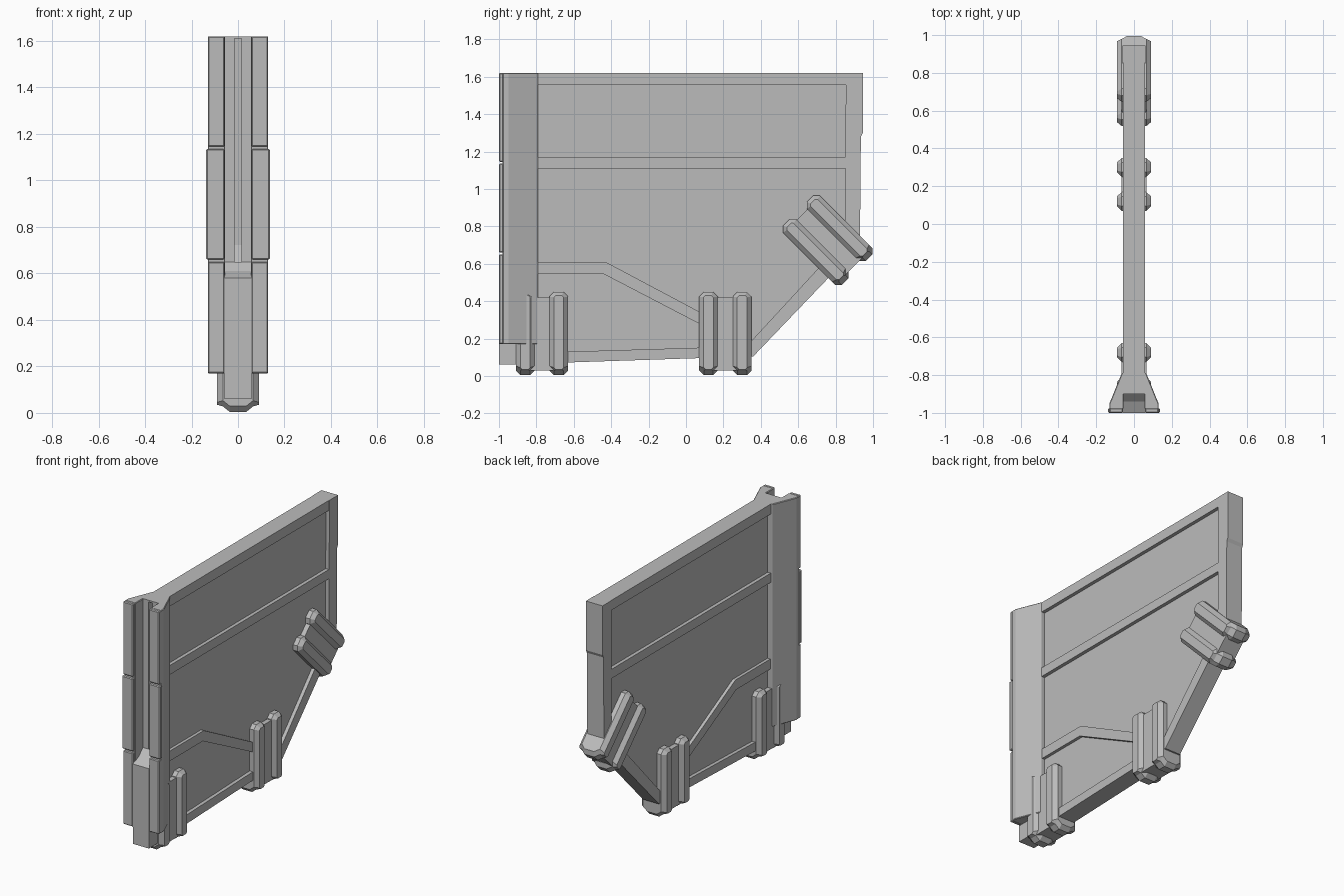
import bpy, bmesh, math
from mathutils import Matrix

cube = bpy.data.objects.get("Cube")
if cube:
    bpy.data.objects.remove(cube, do_unlink=True)

GREY = (0.5, 0.5, 0.5, 1)
mat = bpy.data.materials.new("plain grey")
mat.use_nodes = True
mat.diffuse_color = GREY
mat.node_tree.nodes["Principled BSDF"].inputs["Base Color"].default_value = GREY


def loft(name, rings, matrix=None, bevel=0):
    """Closed solid through a list of rings with equal point counts."""
    bm = bmesh.new()
    loops = [[bm.verts.new(p) for p in ring] for ring in rings]
    for a, b in zip(loops, loops[1:]):
        for i in range(len(a)):
            j = (i + 1) % len(a)
            bm.faces.new((a[i], a[j], b[j], b[i]))
    bm.faces.new(loops[0])
    bm.faces.new(loops[-1])
    bmesh.ops.recalc_face_normals(bm, faces=bm.faces)
    mesh = bpy.data.meshes.new(name)
    bm.to_mesh(mesh)
    bm.free()
    mesh.materials.append(mat)
    ob = bpy.data.objects.new(name, mesh)
    bpy.context.collection.objects.link(ob)
    if matrix:
        ob.matrix_world = matrix
    if bevel:
        mod = ob.modifiers.new("edge", "BEVEL")
        mod.width = bevel
        mod.segments = 1
    return ob


def side_prism(name, pts, x0, x1, matrix=None, bevel=0):
    """Side outline in (y, z), extruded across x."""
    return loft(name, [[(x, y, z) for y, z in pts] for x in (x0, x1)], matrix, bevel)


def plan_prism(name, pts, z0, z1, bevel=0):
    """Plan outline in (x, y), extruded up z."""
    return loft(name, [[(x, y, z) for x, y in pts] for z in (z0, z1)], None, bevel)


def box(name, x, y, z, matrix=None, bevel=0):
    pts = [(y[0], z[0]), (y[1], z[0]), (y[1], z[1]), (y[0], z[1])]
    return side_prism(name, pts, x[0], x[1], matrix, bevel)


W = 0.058  # half width of the frame

# Thin panel
side_prism("panel", [(-0.82, 0.1), (0.35, 0.13), (0.9, 0.72), (0.9, 1.6), (-0.82, 1.6)],
           -0.035, 0.035)

# Frame and rails
box("top_beam", (-W, W), (-0.85, 0.86), (1.555, 1.62))
box("middle_rail", (-W, W), (-0.82, 0.86), (1.11, 1.17))
side_prism("back_post", [(0.85, 0.68), (0.93, 0.7), (0.935, 1.28), (0.945, 1.3),
                         (0.945, 1.62), (0.855, 1.62)], -0.06, 0.06)
side_prism("bottom_beam", [(-1, 0.06), (0.36, 0.105), (0.36, 0.16), (-0.79, 0.125),
                           (-1, 0.125)], -W, W)
side_prism("diagonal_beam", [(0.36, 0.105), (0.93, 0.7), (0.85, 0.73), (0.32, 0.155)],
           -W, W)
side_prism("lower_brace", [(-0.82, 0.545), (-0.44, 0.545), (0.3, 0.16), (0.36, 0.19),
                           (-0.43, 0.61), (-0.82, 0.61)], -0.055, 0.055)

# Front post: solid lower core, slotted spine and foot
side_prism("post_core", [(-1, 0.17), (-0.79, 0.17), (-0.79, 0.65), (-0.9, 0.65),
                         (-0.94, 0.61), (-1, 0.58)], -0.06, 0.06)
box("post_foot", (-W, W), (-1, -0.79), (0.06, 0.18))
box("spine_back", (-0.06, 0.06), (-0.86, -0.79), (0.6, 1.62))
box("spine_cap", (-0.06, 0.06), (-0.9, -0.85), (1.61, 1.62))
side_prism("slot_ramp", [(-0.9, 0.61), (-0.85, 0.61), (-0.85, 0.75)], -0.015, 0.015)

for side, s in (("left", 1), ("right", -1)):
    spine = sorted((s * 0.015, s * 0.06))
    box("spine_" + side, spine, (-0.9, -0.85), (0.6, 1.615))
    # Flaring flange with three front pads
    flange = [(0.055, -0.79), (0.065, -0.79), (0.13, -0.95), (0.13, -0.98), (0.055, -0.98)]
    plan_prism("flange_" + side, [(s * x, y) for x, y in flange], 0.17, 1.62, 0.004)
    for part, reach, low, high in (("lower", 0.13, 0.17, 0.65),
                                   ("middle", 0.137, 0.66, 1.135),
                                   ("upper", 0.13, 1.145, 1.62)):
        box(part + "_pad_" + side, sorted((s * 0.058, s * reach)), (-1, -0.975),
            (low, high), None, 0.005)


def clamp_ring(x, y, half, low, high, c):
    """Chamfered upright outline at one x."""
    pts = [(-half, low + c), (-half + c, low), (half - c, low), (half, low + c),
           (half, high - c), (half - c, high), (c - half, high), (-half, high - c)]
    return [(x, y + u, z) for u, z in pts]


def clamp(name, y, z, angle):
    """Two chamfered bars joined by a web, straddling the panel edge."""
    m = Matrix.Translation((0, y, z)) @ Matrix.Rotation(angle, 4, "X")
    for i, offset in enumerate((-0.09, 0.09)):
        rings = []
        for x, half, low, high, c in ((0.09, 0.026, 0.035, 0.43, 0.01),
                                      (0.065, 0.05, 0.028, 0.45, 0.025),
                                      (0.035, 0.05, 0.004, 0.45, 0.025)):
            rings.append((x, half, low, high, c))
        full = [(-r[0],) + r[1:] for r in rings] + rings[::-1]
        loft(name + "_bar_" + str(i + 1),
             [clamp_ring(r[0], offset, *r[1:]) for r in full], m)
    box(name + "_web", (-0.066, 0.066), (-0.09, 0.09), (0.03, 0.42), m)


clamp("front_clamp", -0.77, 0, 0)
clamp("middle_clamp", 0.21, 0, 0)
clamp("back_clamp", 0.918, 0.565, math.radians(45))
